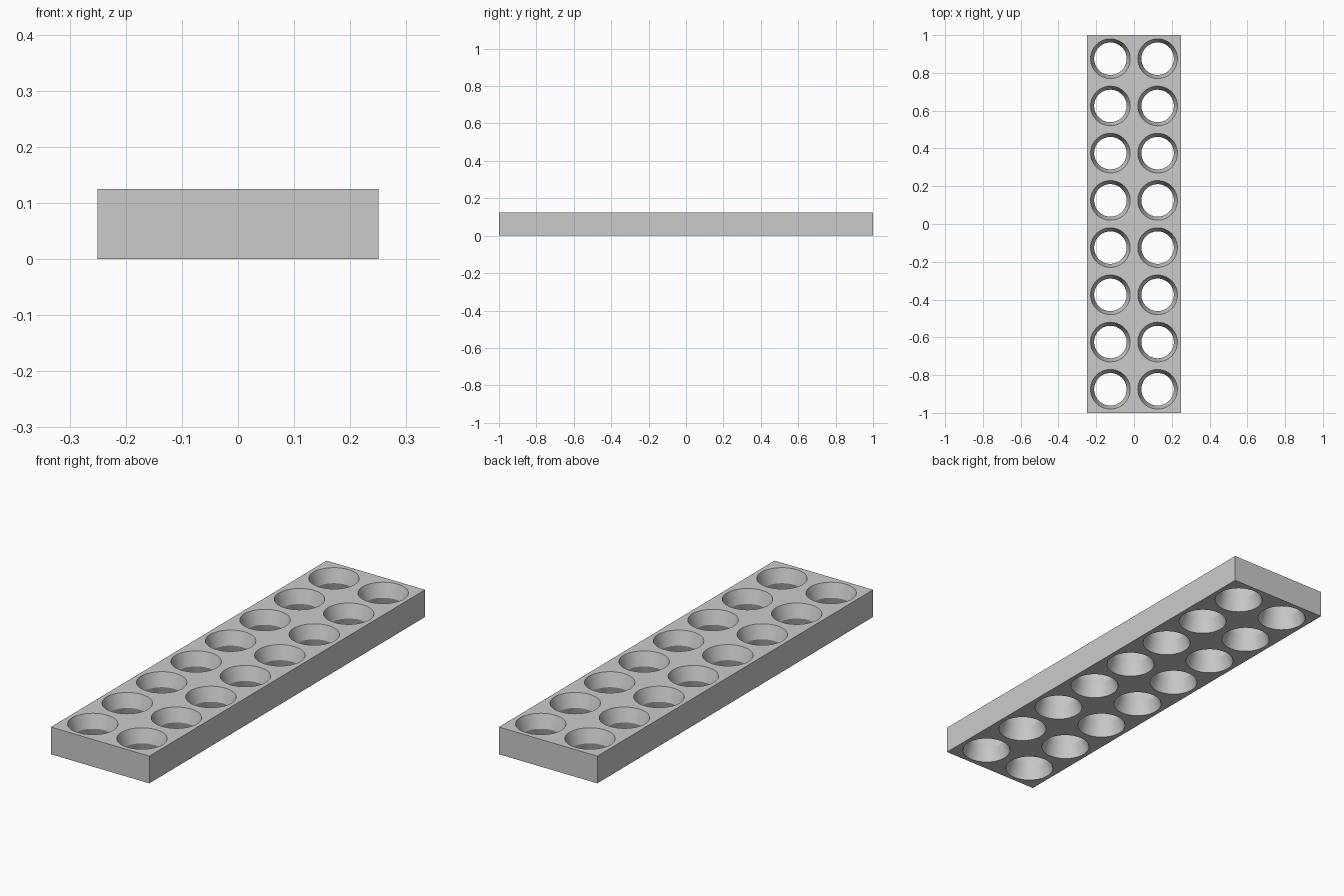
import bpy, bmesh, math

WIDTH, LENGTH, HEIGHT = 0.5, 2.0, 0.125
PITCH = 0.25
RIM, THROAT = 0.105, 0.086
SEGMENTS = 64

if "Cube" in bpy.data.objects:
    bpy.data.objects.remove(bpy.data.objects["Cube"], do_unlink=True)

# Plain grey material
grey = bpy.data.materials.new("plain grey")
grey.use_nodes = True
colour = (0.6, 0.6, 0.6, 1)
grey.diffuse_color = colour
grey.node_tree.nodes["Principled BSDF"].inputs["Base Color"].default_value = colour


def make_object(name, bm):
    bmesh.ops.recalc_face_normals(bm, faces=bm.faces)
    mesh = bpy.data.meshes.new(name)
    bm.to_mesh(mesh)
    bm.free()
    mesh.materials.append(grey)
    obj = bpy.data.objects.new(name, mesh)
    bpy.context.collection.objects.link(obj)
    return obj


def add_hourglass(bm, x, y):
    """Closed cutter, narrow at mid height and flaring past both faces."""
    half = HEIGHT / 2
    over = 0.02
    flare = THROAT + (RIM - THROAT) * (half + over) / half
    rings = []
    for z, r in ((-over, flare), (half, THROAT), (HEIGHT + over, flare)):
        ring = []
        for i in range(SEGMENTS):
            a = math.tau * i / SEGMENTS
            ring.append(bm.verts.new((x + r * math.cos(a), y + r * math.sin(a), z)))
        rings.append(ring)
    for low, high in zip(rings, rings[1:]):
        for i in range(SEGMENTS):
            j = (i + 1) % SEGMENTS
            bm.faces.new((low[i], low[j], high[j], high[i]))
    bm.faces.new(rings[0][::-1])
    bm.faces.new(rings[-1])


# Rectangular plate
bm = bmesh.new()
bmesh.ops.create_cube(bm, size=1)
for v in bm.verts:
    v.co = (v.co.x * WIDTH, v.co.y * LENGTH, (v.co.z + 0.5) * HEIGHT)
plate = make_object("perforated_plate", bm)

# Two columns of eight double-countersunk holes
bm = bmesh.new()
for col in range(2):
    for row in range(8):
        add_hourglass(bm, (col - 0.5) * PITCH, (row - 3.5) * PITCH)
cutter = make_object("hole_cutter", bm)
cutter.hide_render = True

cut = plate.modifiers.new("holes", "BOOLEAN")
cut.operation = "DIFFERENCE"
cut.solver = "EXACT"
cut.object = cutter

bpy.ops.object.select_all(action="DESELECT")
plate.select_set(True)
bpy.context.view_layer.objects.active = plate
bpy.ops.object.modifier_apply(modifier=cut.name)
bpy.data.objects.remove(cutter, do_unlink=True)

# Smooth hole walls, crisp rims
bpy.ops.object.shade_smooth_by_angle(angle=math.radians(25))
